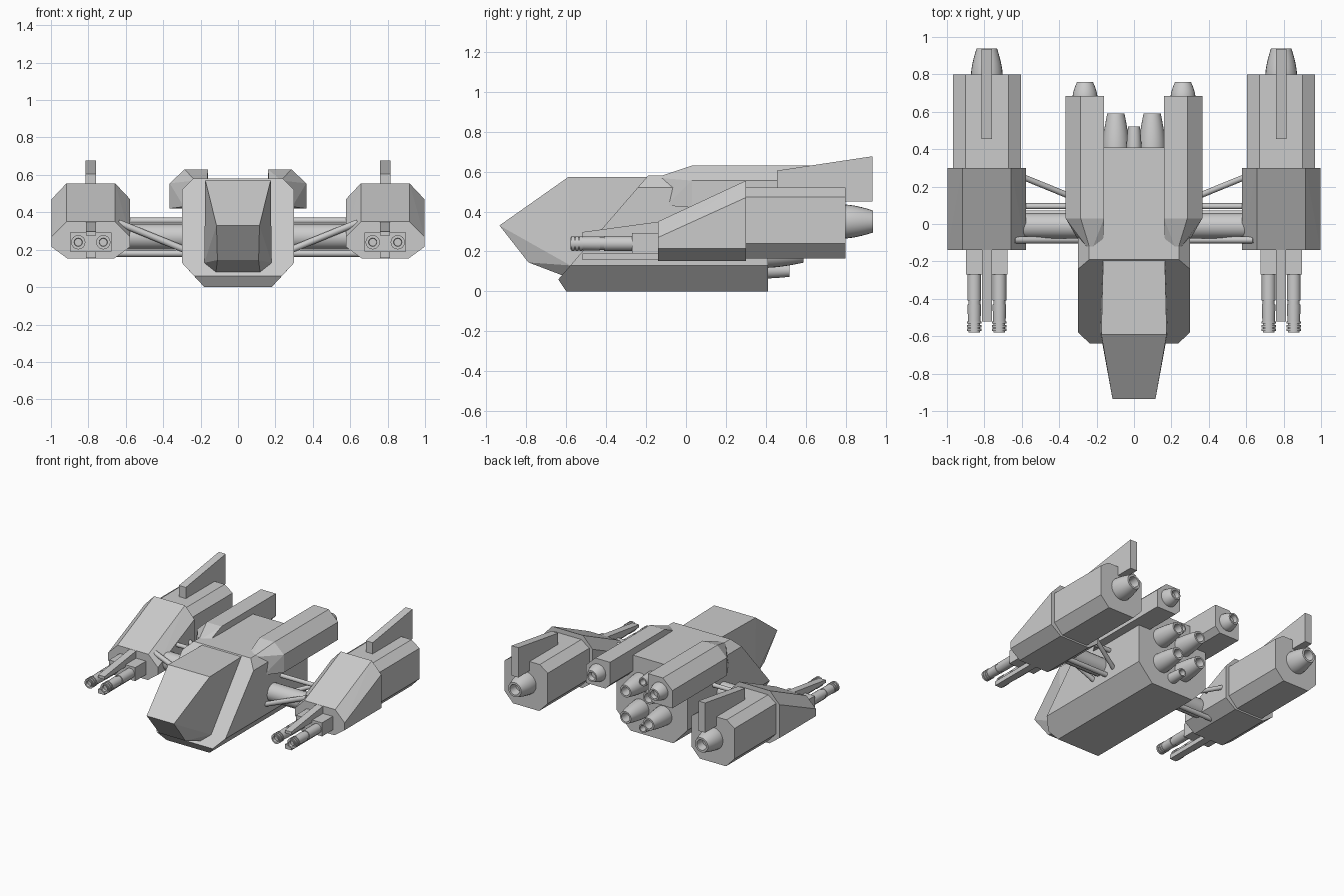
import bpy, bmesh, math
from mathutils import Vector

cube = bpy.data.objects.get("Cube")
if cube:
    bpy.data.objects.remove(cube, do_unlink=True)

grey = bpy.data.materials.new("light_grey")
grey.use_nodes = True
grey.diffuse_color = (0.6, 0.6, 0.6, 1)
grey.node_tree.nodes["Principled BSDF"].inputs["Base Color"].default_value = (0.6, 0.6, 0.6, 1)


def finish(name, bm, mirror=False, smooth=False):
    bmesh.ops.recalc_face_normals(bm, faces=bm.faces)
    mesh = bpy.data.meshes.new(name)
    bm.to_mesh(mesh)
    bm.free()
    mesh.materials.append(grey)
    ob = bpy.data.objects.new(name, mesh)
    bpy.context.scene.collection.objects.link(ob)
    if smooth:
        bpy.ops.object.select_all(action='DESELECT')
        ob.select_set(True)
        bpy.context.view_layer.objects.active = ob
        bpy.ops.object.shade_smooth_by_angle(angle=math.radians(35))
    if mirror:
        ob.modifiers.new("Mirror", 'MIRROR')
    return ob


def solid(name, points, mirror=False):
    """Convex flat-faced solid through the given corners."""
    bm = bmesh.new()
    for p in points:
        bm.verts.new(p)
    bmesh.ops.convex_hull(bm, input=bm.verts[:])
    loose = [v for v in bm.verts if not v.link_faces]
    bmesh.ops.delete(bm, geom=loose, context='VERTS')
    bmesh.ops.dissolve_limit(bm, angle_limit=0.02, verts=bm.verts, edges=bm.edges)
    return finish(name, bm, mirror)


def block(name, x, y, z, mirror=False):
    return solid(name, [(a, b, c) for a in x for b in y for c in z], mirror)


def lathe(name, x, z, profile, mirror=True, sides=24):
    """Spin (y, radius) pairs around an axis parallel to y."""
    bm = bmesh.new()
    rings = []
    for y, r in profile:
        rings.append([bm.verts.new((x + r * math.cos(2 * math.pi * i / sides), y,
                                    z + r * math.sin(2 * math.pi * i / sides)))
                      for i in range(sides)])
    for a, b in zip(rings, rings[1:]):
        for i in range(sides):
            j = (i + 1) % sides
            bm.faces.new((a[i], a[j], b[j], b[i]))
    bm.faces.new(rings[0])
    bm.faces.new(rings[-1])
    return finish(name, bm, mirror, True)


def nozzle(name, x, z, y, length, r0, r1, mirror=True):
    """Bulged bell with a hollow end."""
    steps = [(y - 0.03, r0)]
    for i in range(6):
        t = i / 5
        steps.append((y + length * t, r0 + (r1 - r0) * t ** 1.5))
    steps += [(y + length, r1 * 0.72), (y + length * 0.55, r1 * 0.6)]
    return lathe(name, x, z, steps, mirror)


def tube(name, a, b, r):
    a, b = Vector(a), Vector(b)
    bm = bmesh.new()
    bmesh.ops.create_cone(bm, cap_ends=True, segments=20, radius1=r, radius2=r, depth=(b - a).length)
    turn = (b - a).to_track_quat('Z', 'Y').to_matrix().to_4x4()
    turn.translation = (a + b) / 2
    bm.transform(turn)
    return finish(name, bm, True, True)


# Central hull: octagonal prism with a raked front
section = [(0.18, 0), (0.235, 0.06), (0.3, 0.13), (0.3, 0.52), (0.24, 0.58)]
hull = []
for x, z in section:
    front = -0.6 if z == 0 else -0.64 + (z - 0.06) * 0.865
    hull += [(s * x, y, z) for s in (-1, 1) for y in (front, 0.41)]
solid("hull", hull)

# Cockpit wedge
half = [(0.115, -0.935, 0.33), (0.175, -0.59, 0.573), (0.165, -0.19, 0.573), (0.11, -0.79, 0.145),
        (0.18, -0.58, 0.13), (0.118, -0.62, 0.08), (0.16, -0.2, 0.1)]
solid("cockpit", [(s * x, y, z) for x, y, z in half for s in (-1, 1)])

# Upper pods with tapered fronts
pod_section = [(0.16, 0.63), (0.285, 0.63), (0.365, 0.555), (0.365, 0.42), (0.2, 0.42), (0.16, 0.46)]
pod = [(x, y, z) for x, z in pod_section for y in (0.03, 0.685)]
pod += [(0.165, -0.09, 0.575), (0.23, -0.15, 0.57), (0.29, -0.1, 0.43), (0.2, -0.1, 0.43)]
solid("upper_pod", pod, True)
nozzle("pod_nozzle", 0.262, 0.525, 0.685, 0.075, 0.066, 0.042)

# Main engines
for label, z in (("lower", 0.19), ("upper", 0.39)):
    nozzle(label + "_main_nozzle", 0.097, z, 0.41, 0.18, 0.072, 0.046)
for label, z in (("lower", 0.105), ("upper", 0.46)):
    nozzle(label + "_small_nozzle", 0, z, 0.41, 0.11, 0.04, 0.032, False)

# Side nacelles
cx = 0.787


def sym(points):
    return [(cx + s * x, y, z) for x, y, z in points for s in (-1, 1)]


front = []
for y, top, shoulder in ((-0.14, 0.35, 0.27), (0.3, 0.555, 0.47)):
    front += [(0.125, y, 0.153), (0.21, y, 0.215), (0.21, y, shoulder), (0.13, y, top)]
solid("nacelle_front", sym(front), True)
rear = []
for y in (0.28, 0.8):
    rear += [(0.11, y, 0.165), (0.182, y, 0.24), (0.182, y, 0.472), (0.115, y, 0.52)]
solid("nacelle_rear", sym(rear), True)
nozzle("nacelle_nozzle", cx, 0.35, 0.8, 0.138, 0.085, 0.055)
solid("tail_fin", sym([(0.029, 0.455, 0.5), (0.029, 0.455, 0.605), (0.029, 0.935, 0.677),
                       (0.029, 0.935, 0.45), (0.029, 0.78, 0.45)]), True)

# Twin guns
block("gun_mount", (cx - 0.11, cx + 0.11), (-0.27, -0.12), (0.19, 0.293), True)
solid("gun_upper_rail", sym([(0.027, -0.52, 0.275), (0.027, -0.52, 0.297),
                             (0.027, -0.13, 0.275), (0.027, -0.13, 0.35)]), True)
block("gun_lower_rail", (cx - 0.027, cx + 0.027), (-0.52, -0.13), (0.157, 0.19), True)
for label, dx in (("inner", -0.067), ("outer", 0.067)):
    barrel = [(-0.25, 0.037), (-0.41, 0.037), (-0.41, 0.032), (-0.43, 0.032), (-0.43, 0.036), (-0.52, 0.034)]
    for i in range(3):
        y = -0.52 - i * 0.02
        barrel += [(y, 0.038), (y - 0.013, 0.038), (y - 0.013, 0.031), (y - 0.02, 0.031)]
    barrel += [(-0.58, 0.022), (-0.56, 0.02)]
    lathe(label + "_gun_barrel", cx + dx, 0.24, barrel)

# Struts joining hull and nacelles
tube("main_strut", (0.2, -0.01, 0.27), (0.65, -0.01, 0.27), 0.068)
tube("upper_strut", (0.2, 0.095, 0.355), (0.65, 0.095, 0.355), 0.016)
tube("lower_strut", (0.2, 0.055, 0.18), (0.65, 0.055, 0.18), 0.018)
tube("front_brace", (0.26, -0.085, 0.19), (0.64, -0.085, 0.345), 0.018)
tube("rear_brace", (0.26, 0.115, 0.19), (0.64, 0.27, 0.345), 0.016)
